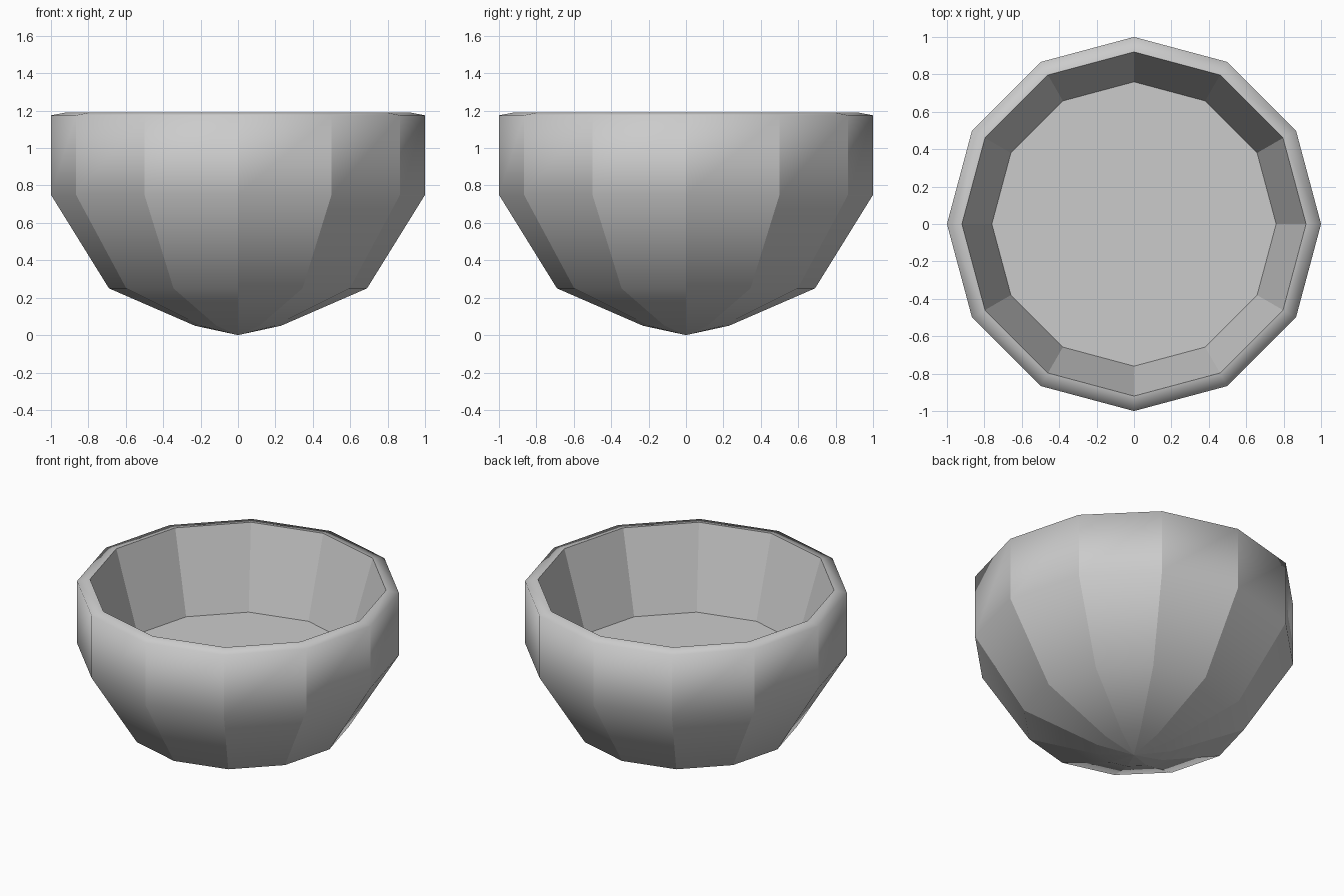
import bpy
import bmesh
from math import cos, sin, tau

cube = bpy.data.objects.get("Cube")
if cube:
    bpy.data.objects.remove(cube, do_unlink=True)

SIDES = 12

# One plain grey for the whole bowl
grey = bpy.data.materials.new("plain_grey")
grey.use_nodes = True
grey.diffuse_color = (0.6, 0.6, 0.6, 1)
grey.node_tree.nodes["Principled BSDF"].inputs["Base Color"].default_value = (0.6, 0.6, 0.6, 1)

# Radius and height of each ring, from the foot up over the rim to the floor
outer = [(0.23, 0.05), (0.69, 0.25), (1.0, 0.75), (1.0, 1.175)]
inner = [(0.92, 1.19), (0.76, 0.65)]

bm = bmesh.new()


def ring(radius, height):
    return [bm.verts.new((radius * cos(tau * i / SIDES),
                          radius * sin(tau * i / SIDES), height))
            for i in range(SIDES)]


rings = [ring(r, z) for r, z in outer + inner]
tip = bm.verts.new((0, 0, 0))

# Pointed foot
for i in range(SIDES):
    bm.faces.new((tip, rings[0][(i + 1) % SIDES], rings[0][i])).smooth = True

# Walls and rim: rounded up the outside, flat panels inside
for k, (low, high) in enumerate(zip(rings, rings[1:])):
    for i in range(SIDES):
        j = (i + 1) % SIDES
        face = bm.faces.new((low[i], low[j], high[j], high[i]))
        face.smooth = k < len(outer)

# Flat floor inside
bm.faces.new(rings[-1])

# Crisp edges between the outside panels
lines = [[tip] * SIDES] + rings[:len(outer)]
for low, high in zip(lines, lines[1:]):
    for a, b in zip(low, high):
        bm.edges.get((a, b)).smooth = False

bmesh.ops.recalc_face_normals(bm, faces=bm.faces)
mesh = bpy.data.meshes.new("bowl")
bm.to_mesh(mesh)
bm.free()
mesh.materials.append(grey)
bowl = bpy.data.objects.new("bowl", mesh)
bpy.context.collection.objects.link(bowl)
